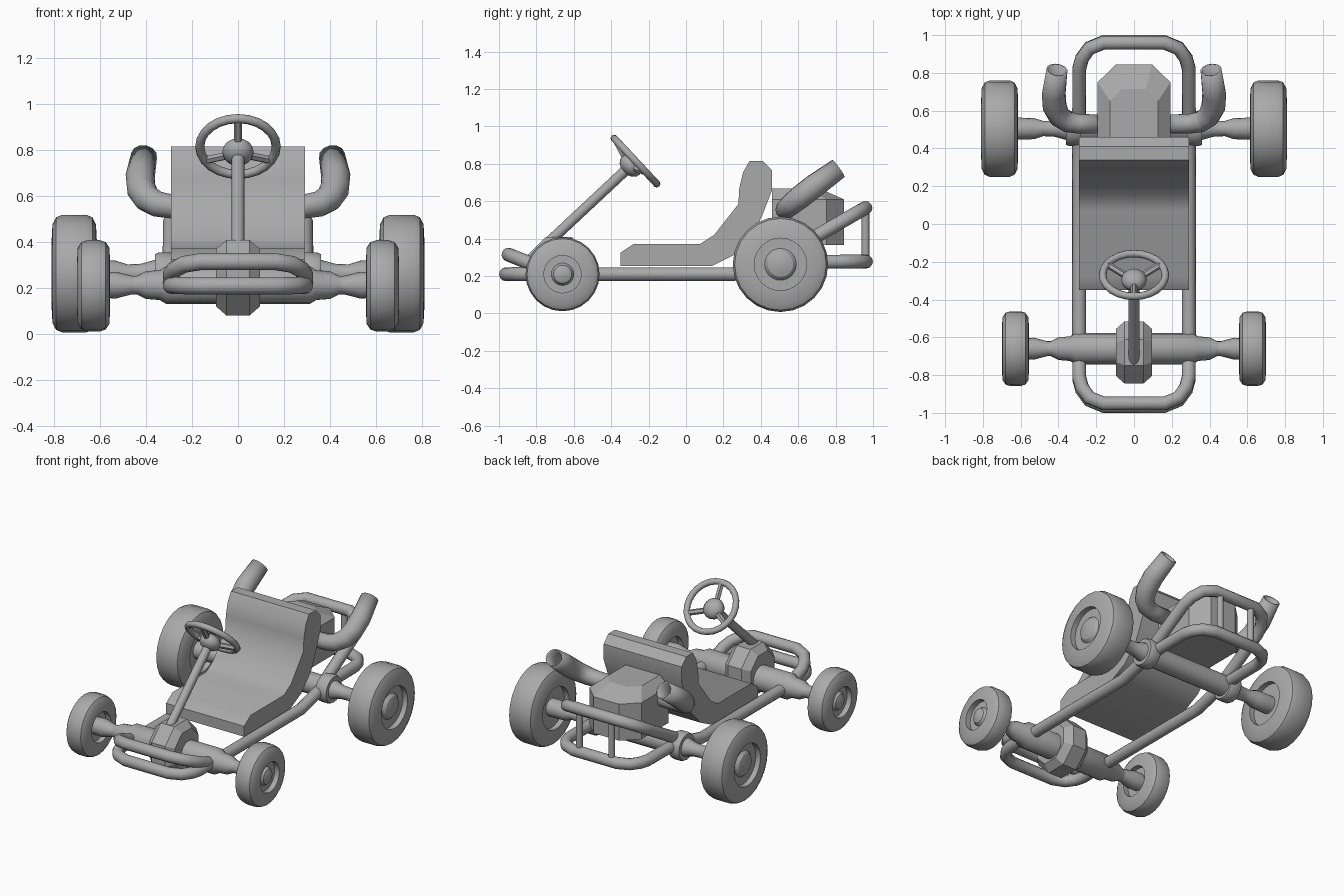
import bpy, bmesh, math
from mathutils import Vector, Matrix

if "Cube" in bpy.data.objects:
    bpy.data.objects.remove(bpy.data.objects["Cube"])

grey = bpy.data.materials.new("grey")
grey.diffuse_color = (0.4, 0.4, 0.4, 1)
grey.use_nodes = True
grey.node_tree.nodes["Principled BSDF"].inputs["Base Color"].default_value = grey.diffuse_color


def finish(ob, angle=35):
    if not ob.data.materials:
        ob.data.materials.append(grey)
    bpy.ops.object.select_all(action='DESELECT')
    ob.select_set(True)
    bpy.context.view_layer.objects.active = ob
    if angle:
        bpy.ops.object.shade_smooth_by_angle(angle=math.radians(angle))
    return ob


def from_bmesh(name, bm, angle=35):
    bmesh.ops.remove_doubles(bm, verts=bm.verts, dist=1e-5)
    bmesh.ops.recalc_face_normals(bm, faces=bm.faces)
    me = bpy.data.meshes.new(name)
    bm.to_mesh(me)
    bm.free()
    ob = bpy.data.objects.new(name, me)
    bpy.context.collection.objects.link(ob)
    return finish(ob, angle)


def lathe_x(name, profile, y, z, sides=24, angle=35, flip=1, turn=0.0):
    """Spin (x, radius) points round an axle along x; sides close where radius is 0."""
    bm = bmesh.new()
    rings = []
    for x, r in profile:
        rings.append([bm.verts.new((flip * x,
                                    y + r * math.cos(turn + 2 * math.pi * i / sides),
                                    z + r * math.sin(turn + 2 * math.pi * i / sides)))
                      for i in range(sides)])
    for a, b in zip(rings, rings[1:]):
        for i in range(sides):
            j = (i + 1) % sides
            bm.faces.new((a[i], a[j], b[j], b[i]))
    return from_bmesh(name, bm, angle)


def tube(name, pts, radius, radii=None, caps=True, sides_res=4):
    cu = bpy.data.curves.new(name, 'CURVE')
    cu.dimensions = '3D'
    cu.bevel_depth = radius
    cu.bevel_resolution = sides_res
    cu.use_fill_caps = caps
    sp = cu.splines.new('POLY')
    sp.points.add(len(pts) - 1)
    for i, p in enumerate(pts):
        sp.points[i].co = (*p, 1)
        sp.points[i].radius = radii[i] / radius if radii else 1
    ob = bpy.data.objects.new(name, cu)
    bpy.context.collection.objects.link(ob)
    bpy.ops.object.select_all(action='DESELECT')
    ob.select_set(True)
    bpy.context.view_layer.objects.active = ob
    bpy.ops.object.convert(target='MESH')
    return finish(bpy.context.object, 40)


def mirrored(half):
    return half + [(-x, y, z) for x, y, z in reversed(half)]


# Wheels: beveled tyre, recessed rim and domed hub on the outer side
def wheel(name, x0, x1, r, rim, hub, y, z, flip):
    d = 0.035
    prof = [(x0 + d, 0), (x0 + d, rim), (x0, rim), (x0 + 0.004, r * 0.84),
            (x0 + 0.02, r * 0.96), (x0 + 0.045, r), (x1 - 0.045, r),
            (x1 - 0.02, r * 0.96), (x1 - 0.004, r * 0.84), (x1, rim), (x1 - d, rim),
            (x1 - d, hub), (x1 - 0.016, hub * 0.8), (x1 - 0.007, hub * 0.4), (x1 - 0.004, 0)]
    lathe_x(name, prof, y, z, 24, 32, flip)


for side, s in (("right", 1), ("left", -1)):
    wheel("front_wheel_" + side, 0.555, 0.70, 0.198, 0.10, 0.06, -0.66, 0.21, s)
    wheel("rear_wheel_" + side, 0.613, 0.81, 0.255, 0.14, 0.085, 0.505, 0.263, s)

# Axles with collars and necks
front_half = [(0.60, 0), (0.60, 0.055), (0.53, 0.058), (0.46, 0.04), (0.44, 0.04),
              (0.40, 0.06), (0.34, 0.065), (0.31, 0.083)]
rear_half = [(0.66, 0), (0.66, 0.058), (0.61, 0.058), (0.53, 0.056), (0.48, 0.04),
             (0.42, 0.043), (0.36, 0.06), (0.36, 0.085), (0.345, 0.092),
             (0.295, 0.092), (0.28, 0.085), (0.28, 0.068)]
for name, half, y, z in (("front_axle", front_half, -0.66, 0.213),
                         ("rear_axle", rear_half, 0.505, 0.263)):
    lathe_x(name, half + [(-x, r) for x, r in reversed(half)], y, z, 16)

# Eight-sided steering gearbox on the front axle
lathe_x("gearbox", [(0.05, 0), (0.05, 0.178), (0.095, 0.135), (0.095, 0),
                    (-0.095, 0), (-0.095, 0.135), (-0.05, 0.178), (0.05, 0.178)],
        -0.68, 0.245, 8, 0, 1, math.pi / 8)

# Chassis rails
for side, s in (("right", 1), ("left", -1)):
    tube("chassis_rail_" + side, [(s * 0.29, -0.66, 0.213), (s * 0.29, -0.58, 0.21),
                                  (s * 0.29, 0.25, 0.21), (s * 0.29, 0.46, 0.265)], 0.037)


# Bumper loops: paired bars, each from an axle end round to the other end
def bumper(name, y0, z0, y1, z1):
    """Loop in a tilted plane from (y0, z0) at the axle to (y1, z1) at the tip."""
    half = []
    for x, back in ((0.29, None), (0.29, 0.14), (0.275, 0.085), (0.235, 0.03), (0.16, 0)):
        t = 0 if back is None else 1 - back / abs(y1 - y0)
        half.append((x, y0 + (y1 - y0) * t, z0 + (z1 - z0) * t))
    tube(name, mirrored(half), 0.037)


bumper("front_bumper_lower", -0.66, 0.213, -0.963, 0.21)
bumper("front_bumper_upper", -0.66, 0.20, -0.95, 0.315)
bumper("rear_bumper_lower", 0.50, 0.275, 0.963, 0.278)
bumper("rear_bumper_upper", 0.50, 0.30, 0.96, 0.565)
for side, s in (("right", 1), ("left", -1)):
    tube("rear_bumper_post_" + side, [(s * 0.12, 0.96, 0.28), (s * 0.12, 0.96, 0.56)], 0.021)

# Seat: one side profile extruded across
seat_profile = [(-0.35, 0.255), (-0.35, 0.325), (-0.28, 0.372), (0.075, 0.372), (0.14, 0.42),
                (0.18, 0.425), (0.28, 0.585), (0.285, 0.67), (0.305, 0.755), (0.34, 0.815),
                (0.41, 0.815), (0.46, 0.765), (0.46, 0.66), (0.41, 0.53), (0.36, 0.42),
                (0.26, 0.315), (0.14, 0.255)]
seat_profile[4:6] = [(0.15, 0.42)]
bm = bmesh.new()
face = bm.faces.new([bm.verts.new((-0.29, y, z)) for y, z in seat_profile])
ext = bmesh.ops.extrude_face_region(bm, geom=[face])
bmesh.ops.translate(bm, vec=(0.58, 0, 0),
                    verts=[v for v in ext['geom'] if isinstance(v, bmesh.types.BMVert)])
from_bmesh("seat", bm, 40)

# Engine block: tapered to the rear with a chamfered lid
plan = [(-0.193, 0.46), (0.193, 0.46), (0.193, 0.75), (0.095, 0.845),
        (-0.095, 0.845), (-0.193, 0.75)]
bm = bmesh.new()
rings = []
for z, k in ((0.365, 1), (0.61, 1), (0.668, 0.66)):
    rings.append([bm.verts.new((x * k, 0.46 + (y - 0.46) * k, z)) for x, y in plan])
for a, b in zip(rings, rings[1:]):
    for i in range(6):
        j = (i + 1) % 6
        bm.faces.new((a[i], a[j], b[j], b[i]))
bm.faces.new(rings[0])
bm.faces.new(rings[-1])
from_bmesh("engine", bm, 0)

# Exhaust pipes: open ended, swept out and upward
for side, s in (("right", 1), ("left", -1)):
    path = [(0.17, 0.53, 0.555), (0.29, 0.53, 0.555), (0.35, 0.54, 0.565), (0.395, 0.57, 0.59),
            (0.42, 0.62, 0.63), (0.425, 0.69, 0.685), (0.408, 0.815, 0.775)]
    ob = tube("exhaust_" + side, [(s * x, y, z) for x, y, z in path], 0.05,
              [0.05, 0.052, 0.056, 0.06, 0.064, 0.064, 0.057], caps=False)
    mod = ob.modifiers.new("wall", 'SOLIDIFY')
    mod.thickness = 0.009
    mod.offset = -1

# Steering wheel: tilted rim, hub, three spokes and column
centre = Vector((0, -0.27, 0.815))
axis = Vector((0, 0.73, 0.683)).normalized()
up = Vector((0, -axis.z, axis.y))
tilt = axis.to_track_quat('Z', 'Y')
bpy.ops.mesh.primitive_torus_add(location=centre, rotation=tilt.to_euler(), major_segments=24,
                                 minor_segments=10, major_radius=0.166, minor_radius=0.02)
rim = bpy.context.object
rim.name = "steering_rim"
finish(rim, 50)
hub_at = centre - axis * 0.035
bm = bmesh.new()
bmesh.ops.create_uvsphere(bm, u_segments=16, v_segments=8, radius=0.068)
bmesh.ops.scale(bm, vec=(1, 1, 0.75), verts=bm.verts)
bmesh.ops.transform(bm, matrix=Matrix.Translation(hub_at) @ tilt.to_matrix().to_4x4(),
                    verts=bm.verts)
from_bmesh("steering_hub", bm, 40)
for i in range(3):
    a = 2 * math.pi * i / 3
    d = up * math.cos(a) + Vector((1, 0, 0)) * math.sin(a)
    tube("steering_spoke_%d" % (i + 1), [hub_at + d * 0.03, centre + d * 0.16], 0.018, sides_res=1)
tube("steering_column", [centre - axis * 0.64, centre - axis * 0.04], 0.028)
